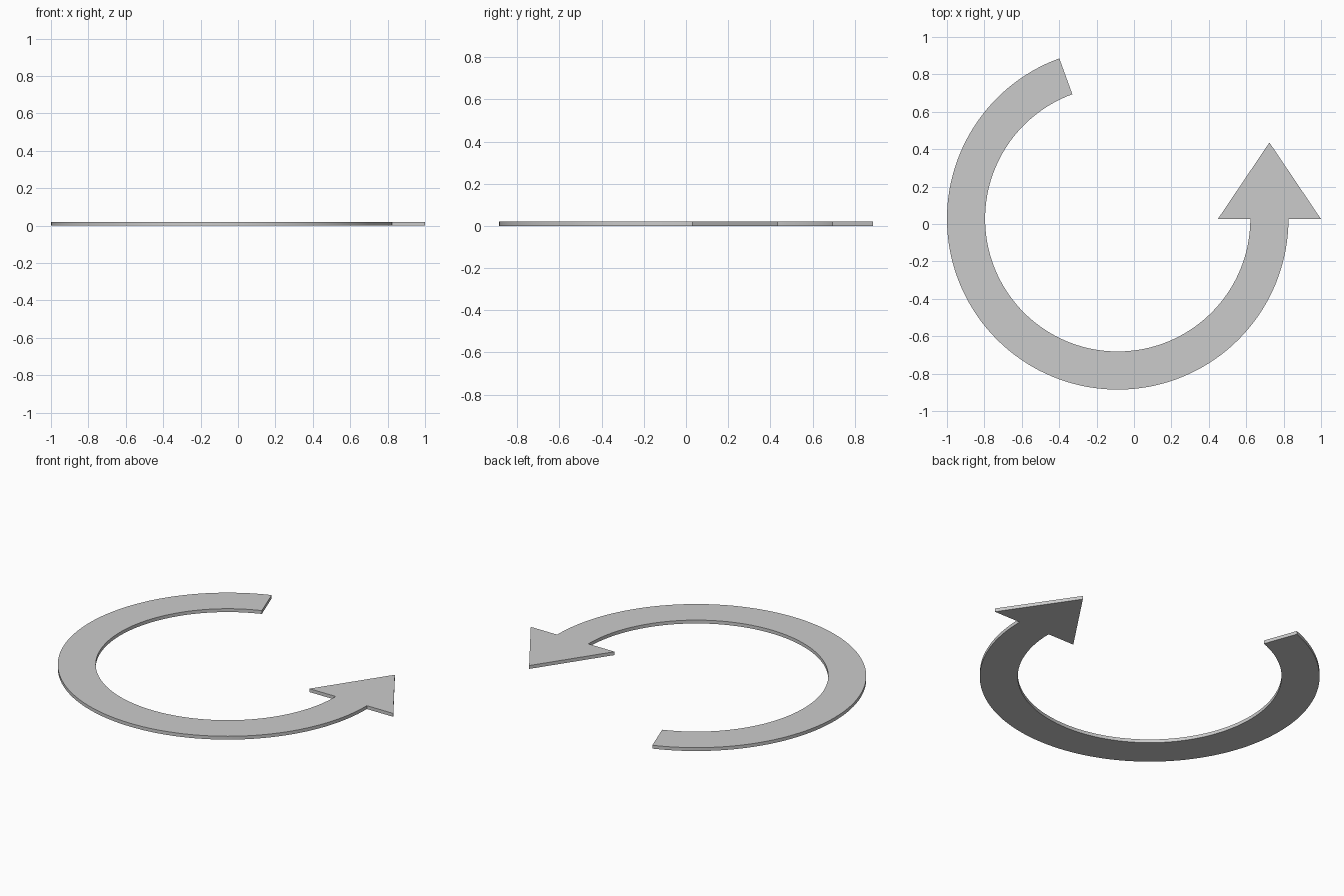
import bpy, bmesh
from math import cos, sin, radians

if "Cube" in bpy.data.objects:
    bpy.data.objects.remove(bpy.data.objects["Cube"])

CX, CY = -0.087, 0.0275          # ring centre
R_OUT, R_IN, HEIGHT = 0.913, 0.709, 0.02
START, END, STEPS = 110, 360, 100
HEAD_HALF, HEAD_LEN = 0.275, 0.408

bm = bmesh.new()


def rim(radius):
    pts = []
    for i in range(STEPS + 1):
        a = radians(START + (END - START) * i / STEPS)
        pts.append(bm.verts.new((CX + radius * cos(a), CY + radius * sin(a), 0)))
    return pts


# Curved shaft
outer, inner = rim(R_OUT), rim(R_IN)
for i in range(STEPS):
    bm.faces.new((outer[i], outer[i + 1], inner[i + 1], inner[i]))

# Arrow head, joined to the end of the shaft
mid = CX + (R_OUT + R_IN) / 2
right = bm.verts.new((mid + HEAD_HALF, CY, 0))
tip = bm.verts.new((mid, CY + HEAD_LEN, 0))
left = bm.verts.new((mid - HEAD_HALF, CY, 0))
bm.faces.new((inner[-1], outer[-1], right, tip, left))

# Thickness
ext = bmesh.ops.extrude_face_region(bm, geom=bm.faces[:])
top = [g for g in ext["geom"] if isinstance(g, bmesh.types.BMVert)]
bmesh.ops.translate(bm, verts=top, vec=(0, 0, HEIGHT))
bmesh.ops.recalc_face_normals(bm, faces=bm.faces[:])

mesh = bpy.data.meshes.new("curved_arrow")
bm.to_mesh(mesh)
bm.free()
arrow = bpy.data.objects.new("curved_arrow", mesh)
bpy.context.collection.objects.link(arrow)

# Smooth curved walls, crisp edges
bpy.context.view_layer.objects.active = arrow
arrow.select_set(True)
bpy.ops.object.shade_smooth_by_angle(angle=radians(30))
